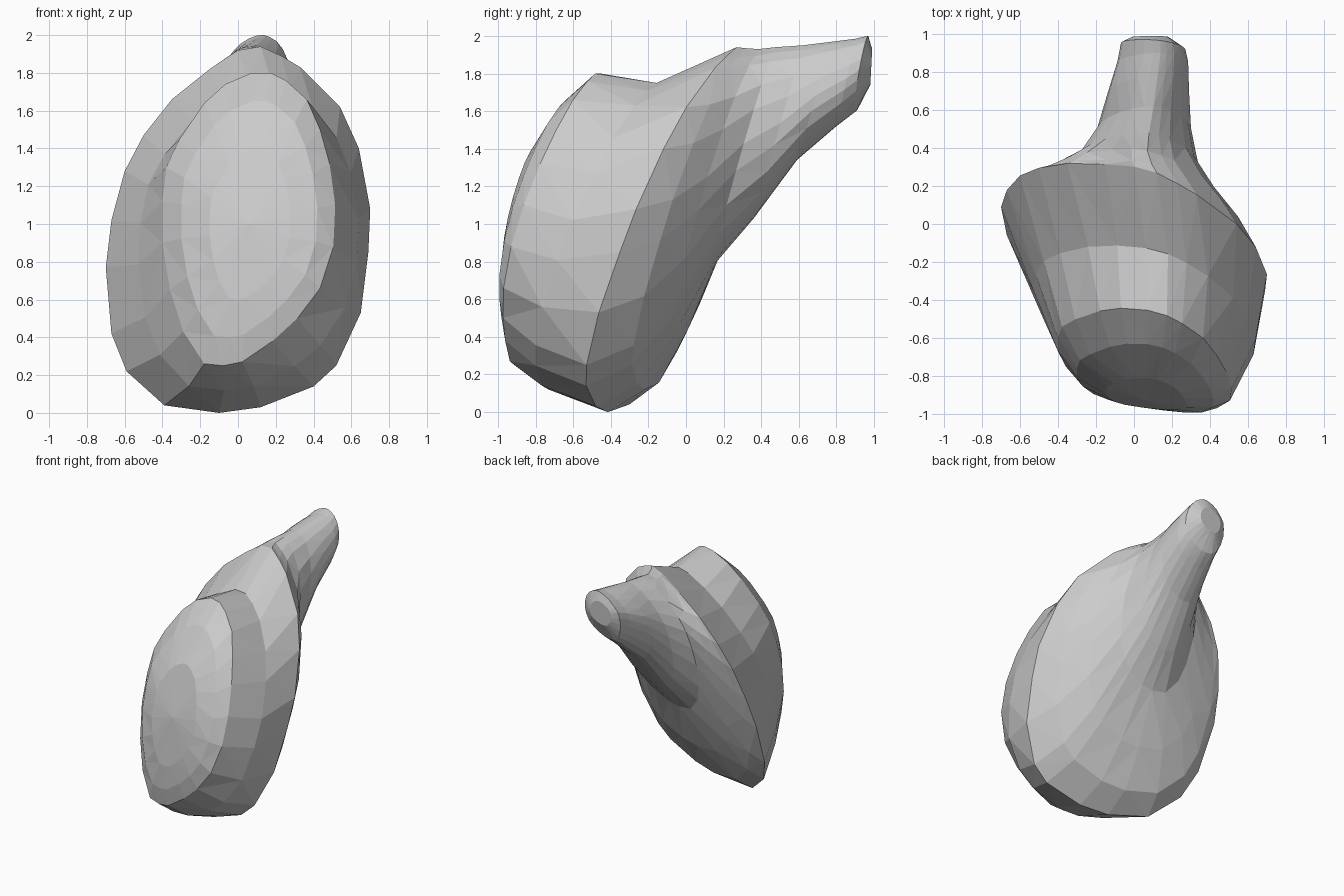
import bpy, bmesh

# Egg outline of the rim and of the front face (x, z), matched point for point
RIM = [(.12, 1.94), (.23, 1.89), (.33, 1.83), (.54, 1.62), (.64, 1.40), (.70, 1.08),
       (.69, .85), (.65, .53), (.52, .25), (.40, .14), (.12, .03), (-.10, 0),
       (-.39, .04), (-.59, .22), (-.67, .42), (-.70, .77), (-.67, 1.02), (-.60, 1.28),
       (-.50, 1.47), (-.35, 1.66), (-.15, 1.82), (.00, 1.92)]
FACE = [(.17, 1.80), (.25, 1.76), (.36, 1.66), (.43, 1.50), (.48, 1.32), (.51, 1.10),
        (.50, .88), (.43, .66), (.31, .50), (.18, .38), (.02, .27), (-.08, .25),
        (-.18, .26), (-.29, .43), (-.36, .65), (-.40, .90), (-.40, 1.12), (-.38, 1.30),
        (-.31, 1.45), (-.18, 1.64), (-.07, 1.74), (.07, 1.80)]


def unit(pts):
    xs, zs = [p[0] for p in pts], [p[1] for p in pts]
    return [((x - min(xs)) / (max(xs) - min(xs)), (z - min(zs)) / (max(zs) - min(zs)))
            for x, z in pts]


RIM_U, FACE_U = unit(RIM), unit(FACE)


def ring(bm, bottom, top, xl, xr, skew, bow=0.0, mix=0.0):
    """Leaning section: bottom/top are (y, z); skew yaws it; mix 1 = face outline."""
    out = []
    for (u0, v0), (u1, v1) in zip(RIM_U, FACE_U):
        u, v = u0 + (u1 - u0) * mix, v0 + (v1 - v0) * mix
        x = xl + (xr - xl) * u
        y = bottom[0] + (top[0] - bottom[0]) * v
        y += skew * (x - (xl + xr) / 2) - bow * 4 * v * (1 - v)
        out.append(bm.verts.new((x, y, bottom[1] + (top[1] - bottom[1]) * v)))
    return out


SECTIONS = [
    # domed front face
    ((-.97, .60), (-.81, 1.40), -.15, .28, -.16, .03, 1),
    ((-.97, .40), (-.63, 1.65), -.30, .42, -.22, .06, 1),
    ((-.95, .25), (-.45, 1.80), -.40, .515, -.28, .06, 1),
    # groove, then flaring rim
    ((-.77, .12), (-.12, 1.75), -.53, .64, -.30, .02, .5),
    ((-.45, .00), (.31, 1.94), -.70, .70, -.34, .0, 0),
    # back dome narrowing into the neck
    ((-.24, .12), (.34, 1.935), -.62, .60, -.25, 0, 0),
    ((-.05, .40), (.40, 1.93), -.48, .46, -.18, 0, 0),
    ((.15, .79), (.48, 1.94), -.31, .34, -.08, 0, .3),
    ((.36, 1.03), (.62, 1.95), -.20, .30, 0, 0, .5),
    ((.59, 1.34), (.78, 1.97), -.14, .29, 0, 0, .7),
    ((.80, 1.52), (.90, 1.985), -.09, .285, 0, 0, .7),
    ((.90, 1.60), (.97, 2.0), -.07, .27, -.1, 0, .7),
    ((.98, 1.74), (.99, 1.93), -.01, .18, 0, 0, .7),
]

bm = bmesh.new()
rings = [ring(bm, *s) for s in SECTIONS]
n = len(RIM)
for a, b in zip(rings, rings[1:]):
    for i in range(n):
        j = (i + 1) % n
        bm.faces.new((a[i], a[j], b[j], b[i]))

# Close the front dome to a point and the neck end flat
tip = bm.verts.new((.06, -.93, 1.0))
for i in range(n):
    bm.faces.new((tip, rings[0][(i + 1) % n], rings[0][i]))
bm.faces.new(rings[-1])
bmesh.ops.recalc_face_normals(bm, faces=bm.faces)
bmesh.ops.triangulate(bm, faces=bm.faces)

mesh = bpy.data.meshes.new("shell_body")
bm.to_mesh(mesh)
bm.free()
obj = bpy.data.objects.new("shell_body", mesh)
bpy.context.collection.objects.link(obj)
